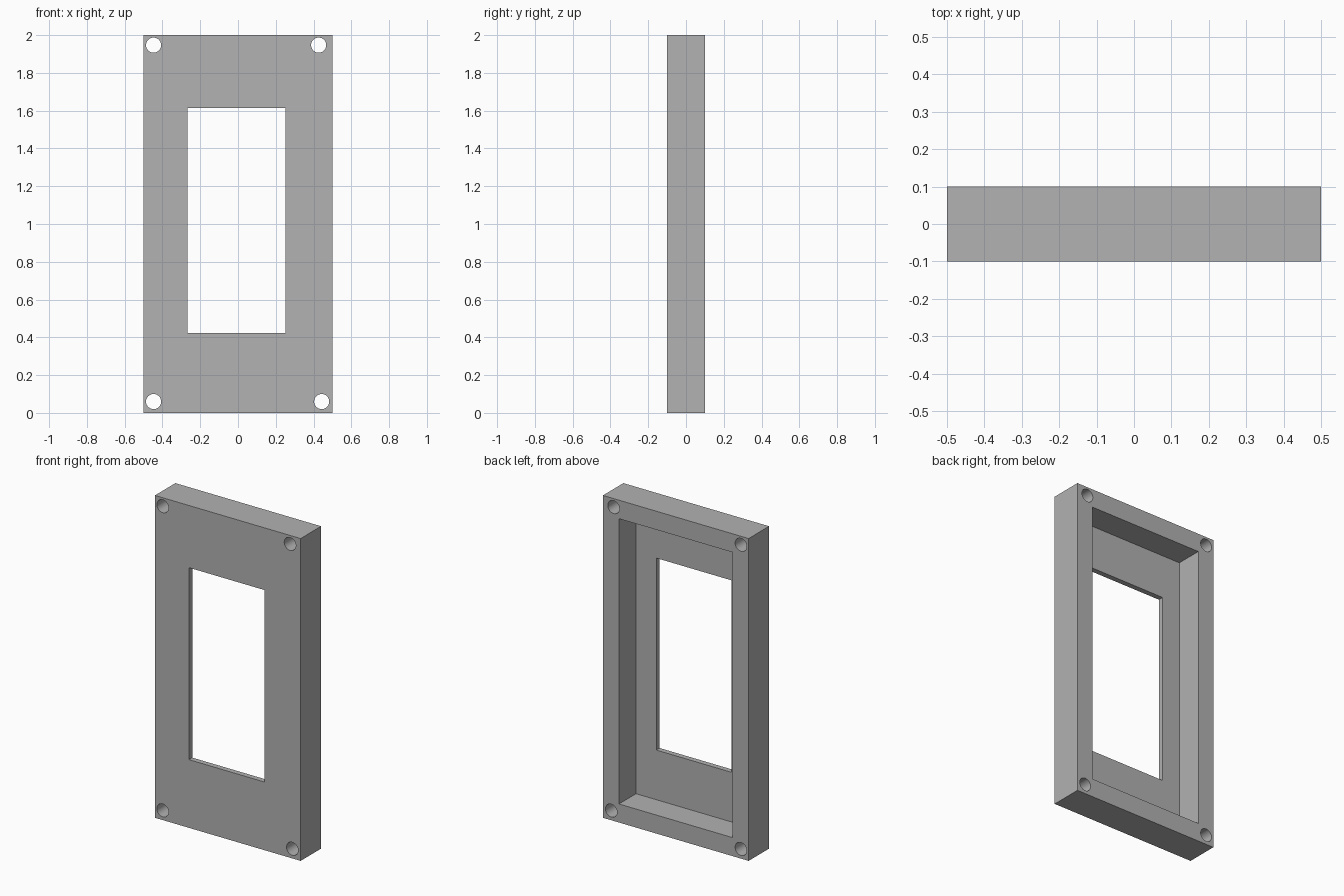
import bpy
import math

old = bpy.data.objects.get("Cube")
if old:
    bpy.data.objects.remove(old, do_unlink=True)

grey = bpy.data.materials.new("plain grey")
grey.use_nodes = True
colour = (0.445, 0.445, 0.445, 1)
grey.diffuse_color = colour
grey.node_tree.nodes["Principled BSDF"].inputs["Base Color"].default_value = colour


def box(name, x0, x1, y0, y1, z0, z1):
    """Box spanning the given limits."""
    bpy.ops.mesh.primitive_cube_add(size=1, location=((x0 + x1) / 2, (y0 + y1) / 2, (z0 + z1) / 2))
    ob = bpy.context.object
    ob.name = name
    ob.scale = (x1 - x0, y1 - y0, z1 - z0)
    bpy.ops.object.transform_apply(location=False, rotation=False, scale=True)
    ob.data.materials.append(grey)
    return ob


# Solid plate
frame = box("bezel_frame", -0.5, 0.5, -0.1, 0.1, 0, 2)

# Rear recess, leaving a thin front panel, and the offset window
cutters = [
    box("recess_cutter", -0.39, 0.39, -0.067, 0.2, 0.115, 1.885),
    box("window_cutter", -0.267, 0.251, -0.2, 0.05, 0.423, 1.614),
]

# Screw holes through the corners
for x, z in [(-0.447, 1.947), (0.427, 1.947), (-0.447, 0.06), (0.443, 0.06)]:
    bpy.ops.mesh.primitive_cylinder_add(vertices=48, radius=0.04, depth=0.6,
                                        location=(x, 0, z), rotation=(math.pi / 2, 0, 0))
    hole = bpy.context.object
    hole.name = "screw_hole_cutter"
    hole.data.materials.append(grey)
    cutters.append(hole)

# Cut each opening, then drop the cutter
for cutter in cutters:
    bpy.ops.object.select_all(action="DESELECT")
    frame.select_set(True)
    bpy.context.view_layer.objects.active = frame
    cut = frame.modifiers.new("cut", "BOOLEAN")
    cut.operation = "DIFFERENCE"
    cut.solver = "EXACT"
    cut.object = cutter
    bpy.ops.object.modifier_apply(modifier=cut.name)
    bpy.data.objects.remove(cutter, do_unlink=True)

# Smooth hole walls, sharp rims
bpy.ops.object.shade_smooth_by_angle(angle=math.radians(30))
